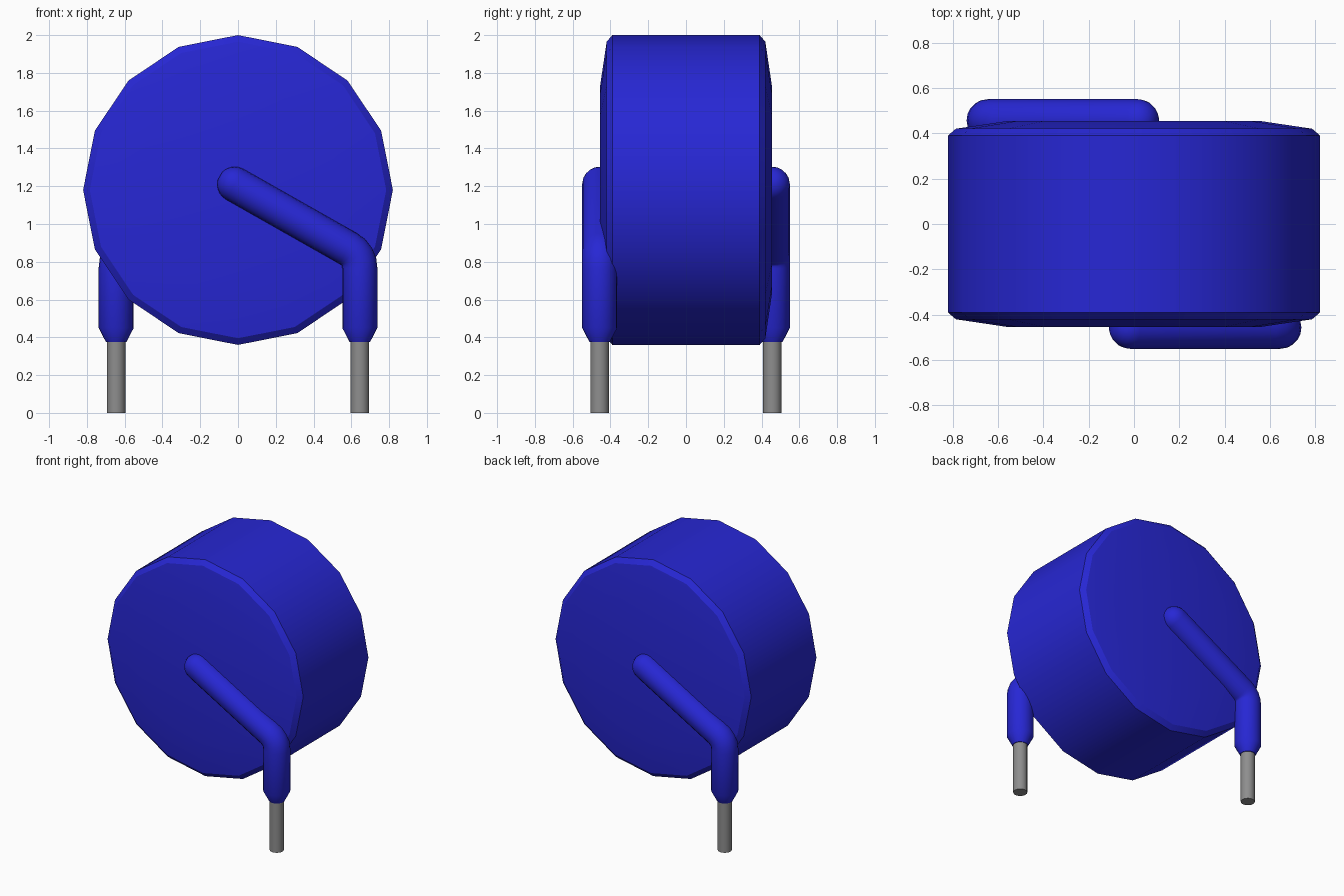
import bpy, bmesh
from math import sin, cos, pi, radians
from mathutils import Vector

cube = bpy.data.objects.get("Cube")
if cube:
    bpy.data.objects.remove(cube, do_unlink=True)


def material(name, colour, rough):
    m = bpy.data.materials.new(name)
    m.use_nodes = True
    m.diffuse_color = colour
    bsdf = m.node_tree.nodes["Principled BSDF"]
    bsdf.inputs["Base Color"].default_value = colour
    bsdf.inputs["Roughness"].default_value = rough
    return m


blue = material("blue coating", (0.02, 0.02, 0.66, 1), 0.5)
grey = material("grey metal", (0.27, 0.27, 0.27, 1), 0.5)


def sweep(name, path, sides, mat, turn=0.0):
    """Skin round rings along a path of (centre, direction, side axis, radius)."""
    bm = bmesh.new()
    rings = []
    for centre, along, side, radius in path:
        other = along.cross(side)
        rings.append([bm.verts.new(centre + radius * (cos(a) * side + sin(a) * other))
                      for a in (2 * pi * i / sides for i in range(sides))])
    for low, high in zip(rings, rings[1:]):
        for i in range(sides):
            j = (i + 1) % sides
            bm.faces.new((low[i], low[j], high[j], high[i]))
    bm.faces.new(rings[0][::-1])
    bm.faces.new(rings[-1])
    bmesh.ops.recalc_face_normals(bm, faces=bm.faces)
    mesh = bpy.data.meshes.new(name)
    bm.to_mesh(mesh)
    bm.free()
    mesh.materials.append(mat)
    ob = bpy.data.objects.new(name, mesh)
    bpy.context.collection.objects.link(ob)
    ob.rotation_euler.z = turn
    bpy.ops.object.select_all(action="DESELECT")
    ob.select_set(True)
    bpy.context.view_layer.objects.active = ob
    bpy.ops.object.shade_smooth_by_angle(angle=radians(31))
    return ob


X, Y, Z = Vector((1, 0, 0)), Vector((0, 1, 0)), Vector((0, 0, 1))

# Disc body: sixteen sides with a soft shoulder on each face
half = [(0.39, 0.82), (0.42, 0.785), (0.455, 0.55)]
profile = [(-y, r) for y, r in reversed(half)] + half
sweep("disc_body", [(Vector((0, y, 1.18)), Y, X, r) for y, r in profile], 16, blue)

# Coated lead: domed end, sloping arm, rounded elbow, straight leg, taper
R, DEPTH = 0.093, -0.457
start, corner = Vector((-0.017, DEPTH, 1.21)), Vector((0.645, DEPTH, 0.835))
arm = (corner - start).normalized()
lead = []
for k in range(1, 6):
    a = k * pi / 12
    lead.append((start - arm * R * cos(a), arm, Y, R * sin(a)))
lead.append((start, arm, Y, R))
bend_in, bend_out = corner - arm * 0.07, corner - Z * 0.07
for k in range(5):
    t = k / 4
    point = bend_in * (1 - t) ** 2 + corner * 2 * t * (1 - t) + bend_out * t ** 2
    lead.append((point, (arm * (1 - t) - Z * t).normalized(), Y, R))
for z, r in ((0.45, R), (0.375, 0.054)):
    lead.append((Vector((corner.x, DEPTH, z)), -Z, Y, r))

# Bare metal pin below the coating
pin = [(Vector((corner.x, DEPTH, z)), -Z, Y, 0.049) for z in (0.4, 0)]

# The same lead on both faces, half a turn apart
for place, turn in (("front", 0), ("back", pi)):
    sweep(place + "_coated_lead", lead, 20, blue, turn)
    sweep(place + "_pin", pin, 20, grey, turn)
